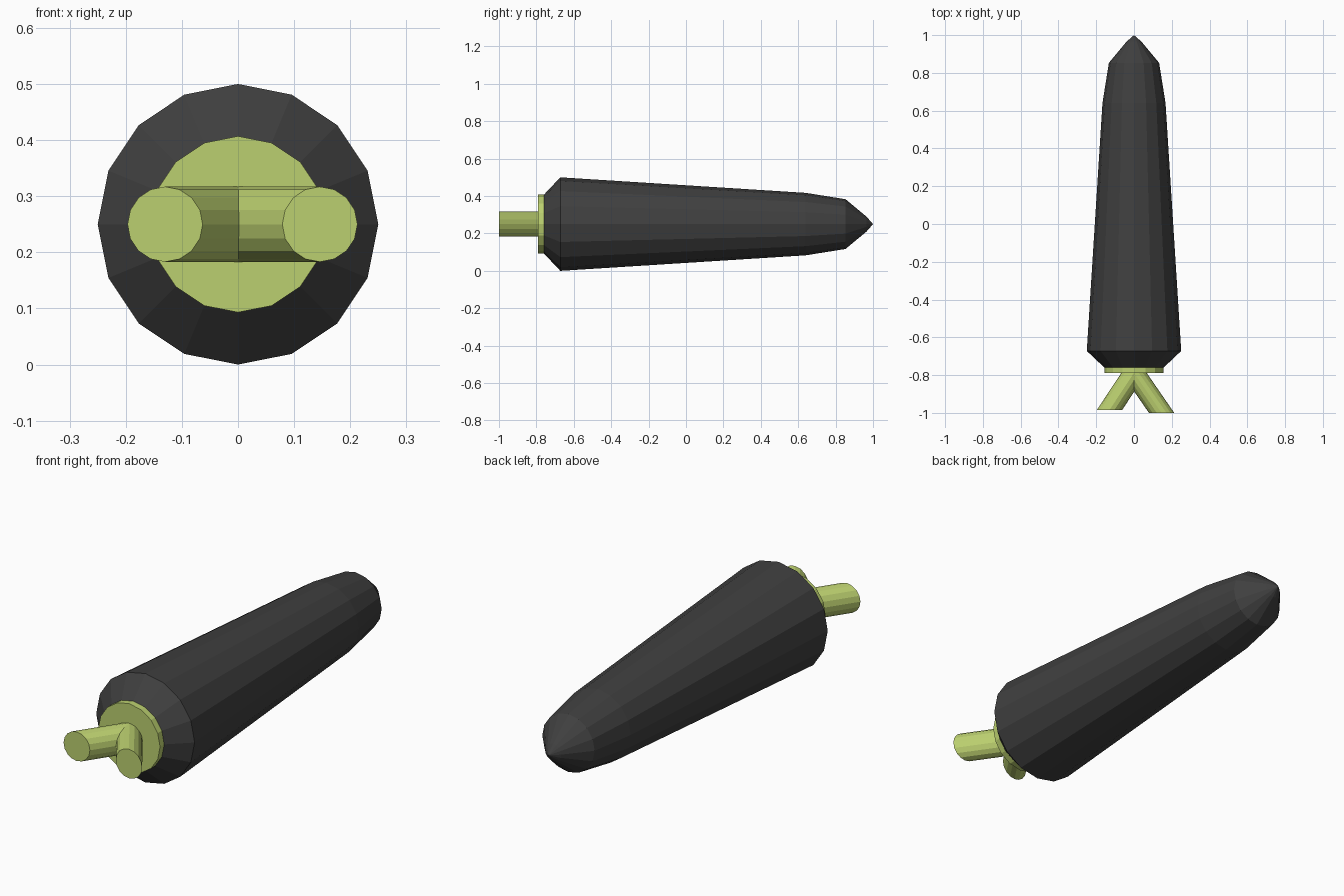
import bpy
import bmesh
from math import cos, sin, tau

cube = bpy.data.objects.get("Cube")
if cube:
    bpy.data.objects.remove(cube)

SIDES = 16
AXIS_Z = 0.25


def material(name, colour):
    mat = bpy.data.materials.new(name)
    mat.use_nodes = True
    mat.diffuse_color = colour
    mat.node_tree.nodes["Principled BSDF"].inputs["Base Color"].default_value = colour
    return mat


def loft(name, sections, mat):
    """Join upright circles given as (x, y, radius); radius 0 makes a point."""
    bm = bmesh.new()
    rings = []
    for x, y, r in sections:
        count = SIDES if r else 1
        rings.append([bm.verts.new((x + r * sin(tau * i / SIDES), y,
                                    AXIS_Z + r * cos(tau * i / SIDES)))
                      for i in range(count)])
    for a, b in zip(rings, rings[1:]):
        for i in range(SIDES):
            j = (i + 1) % SIDES
            if len(b) == 1:
                bm.faces.new((a[i], a[j], b[0]))
            else:
                bm.faces.new((a[i], a[j], b[j], b[i]))
    for ring in (rings[0], rings[-1]):
        if len(ring) > 1:
            bm.faces.new(ring)
    bmesh.ops.recalc_face_normals(bm, faces=bm.faces)
    mesh = bpy.data.meshes.new(name)
    bm.to_mesh(mesh)
    bm.free()
    mesh.materials.append(mat)
    obj = bpy.data.objects.new(name, mesh)
    bpy.context.collection.objects.link(obj)
    return obj


charcoal = material("charcoal", (0.05, 0.05, 0.05, 1))
leaf_green = material("leaf green", (0.50, 0.63, 0.16, 1))

# Tapered body, from the shoulder to the pointed tip
profile = [(-0.76, 0.157), (-0.672, 0.25), (0.64, 0.167),
           (0.853, 0.133), (0.965, 0.04), (1.0, 0)]
loft("body", [(0, y, r) for y, r in profile], charcoal)

# Flat collar on the thick end
loft("collar", [(0, -0.79, 0.157), (0, -0.76, 0.157)], leaf_green)

# Two slanted stalks with ends cut square to the body
for name, x, y in (("right_stalk", -0.13, -0.985), ("left_stalk", 0.146, -1.0)):
    loft(name, [(x, y, 0.067), (0, -0.788, 0.067)], leaf_green)
